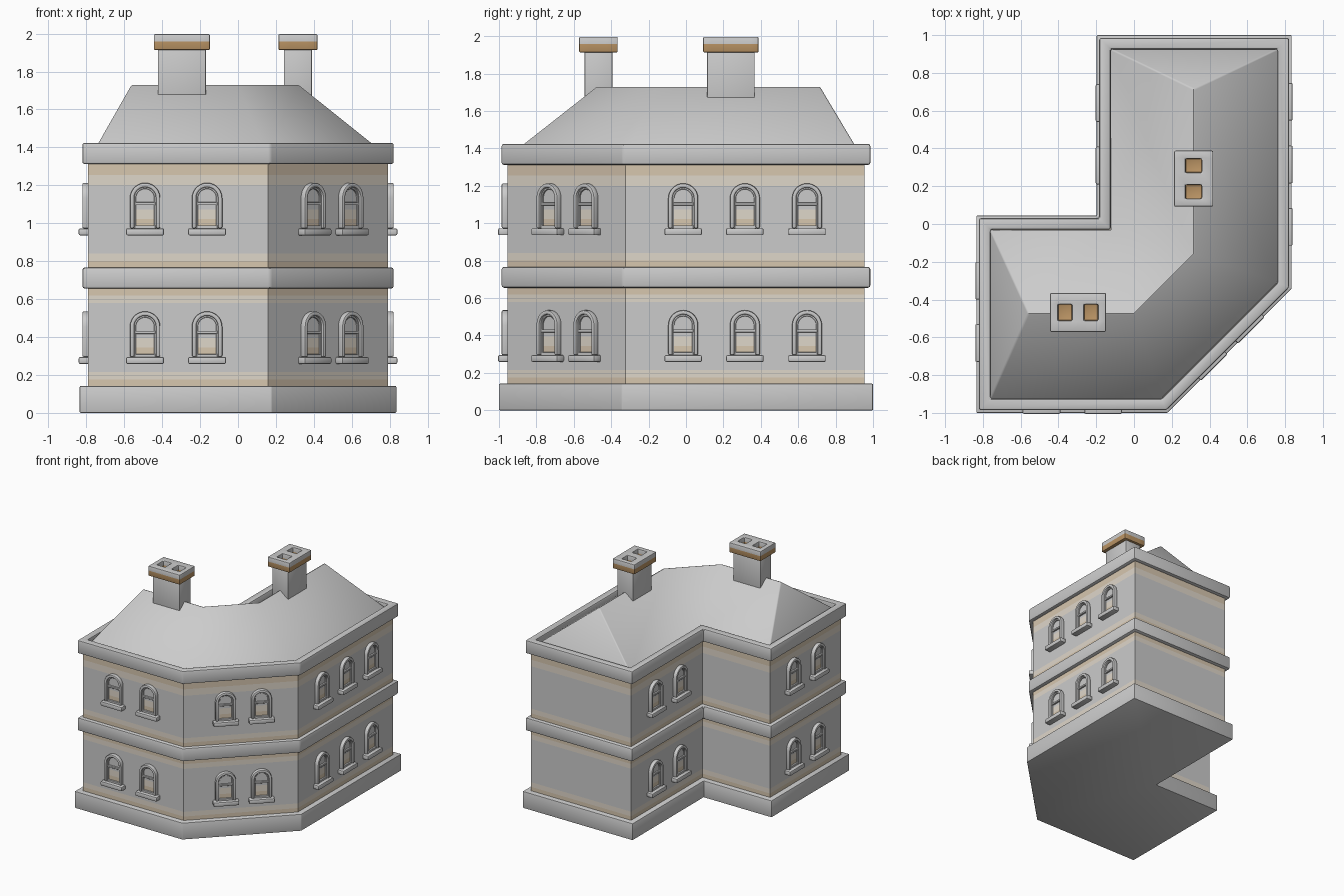
import bpy, bmesh, math
from mathutils import Vector, Matrix

if "Cube" in bpy.data.objects:
    bpy.data.objects.remove(bpy.data.objects["Cube"])

# Wall footprint, counter-clockwise
PLAN = [(-.79, -.955), (.158, -.955), (.79, -.323), (.79, .955),
        (-.153, .955), (-.153, 0), (-.79, 0)]


def material(name, rgb):
    m = bpy.data.materials.new(name)
    m.diffuse_color = (*rgb, 1)
    m.use_nodes = True
    m.node_tree.nodes["Principled BSDF"].inputs["Base Color"].default_value = m.diffuse_color
    return m


GREY = material("grey", (.8, .8, .8))
LIGHT_TAN = material("light_tan", (.74, .68, .59))
TAN = material("tan", (.68, .57, .43))
BROWN = material("brown", (.50, .30, .13))


def offset(d):
    """Footprint moved outward by d with mitred corners."""
    pts = [Vector(p) for p in PLAN]
    out = []
    for i, p in enumerate(pts):
        a = (p - pts[i - 1]).normalized()
        b = (pts[(i + 1) % len(pts)] - p).normalized()
        n1, n2 = Vector((a.y, -a.x)), Vector((b.y, -b.x))
        out.append(p + (n1 + n2) * d / (1 + n1.dot(n2)))
    return out


def finish(name, bm, bevel=0, mats=(), segments=2):
    bmesh.ops.recalc_face_normals(bm, faces=bm.faces)
    me = bpy.data.meshes.new(name)
    bm.to_mesh(me)
    bm.free()
    ob = bpy.data.objects.new(name, me)
    bpy.context.collection.objects.link(ob)
    for m in mats:
        me.materials.append(m)
    bpy.ops.object.select_all(action='DESELECT')
    ob.select_set(True)
    bpy.context.view_layer.objects.active = ob
    if bevel:
        mod = ob.modifiers.new("bevel", 'BEVEL')
        mod.width, mod.segments = bevel, segments
        mod.limit_method, mod.angle_limit = 'ANGLE', math.radians(32)
        bpy.ops.object.modifier_apply(modifier=mod.name)
    bpy.ops.object.shade_smooth_by_angle(angle=math.radians(31))
    return ob


def loft(rings, ring_closed=False):
    """Skin through (offset, z) copies of the footprint."""
    bm = bmesh.new()
    vs = [[bm.verts.new((p.x, p.y, z)) for p in offset(d)] for d, z in rings]
    n = len(PLAN)
    for k in range(len(vs) if ring_closed else len(vs) - 1):
        a, b = vs[k], vs[(k + 1) % len(vs)]
        for i in range(n):
            j = (i + 1) % n
            bm.faces.new((a[i], a[j], b[j], b[i]))
    if not ring_closed:
        bm.faces.new(vs[0][::-1])
        bm.faces.new(vs[-1])
    return bm


def box(bm, lo, hi):
    lo, hi = Vector(lo), Vector(hi)
    m = Matrix.Translation((lo + hi) / 2) @ Matrix.Diagonal((*(hi - lo), 1))
    return bmesh.ops.create_cube(bm, size=1, matrix=m)


# Plinth, walls, floor band, cornice ring
finish("plinth", loft([(.045, 0), (.045, .142)]), .006)
levels = [.10, .175, .215, .58, .62, .71, .80, .84, 1.20, 1.255, 1.365]
bm = loft([(0, z) for z in levels])
for f in bm.faces:
    z = f.calc_center_median().z
    edge = min(abs(z - e) for e in (.142, .655, .765, 1.31))
    f.material_index = 2 if edge < .04 or .62 < z < .8 else 1 if edge < .1 else 0
finish("walls", bm, 0, (GREY, LIGHT_TAN, TAN))
finish("floor_band", loft([(.031, .655), (.031, .767)]), .014)
finish("cornice", loft([(.031, 1.312), (.031, 1.424), (-.03, 1.424), (-.03, 1.312)], True), .012)

# Hipped roof with bent ridge
bm = bmesh.new()
ridge = [(-.56, -.473), (0, -.473), (.316, -.157), (.316, .715)]
v = [bm.verts.new((p.x, p.y, 1.375)) for p in offset(-.027)]
v += [bm.verts.new((x, y, 1.732)) for x, y in ridge]
for idx in [(0, 1, 8, 7), (1, 2, 9, 8), (2, 3, 10, 9), (3, 4, 10), (4, 5, 9, 10),
            (5, 8, 9), (5, 6, 7, 8), (6, 0, 7), (6, 5, 4, 3, 2, 1, 0)]:
    bm.faces.new([v[i] for i in idx])
finish("roof", bm, .008)


# Window parts, modelled facing -y with the sill top at z = 0
def arch(h, bottom=0, spring=.16, n=14):
    arc = [(h * math.cos(a), spring + h * math.sin(a))
           for a in (math.pi * (1 - i / n) for i in range(n + 1))]
    return [(-h, bottom)] + arc + [(h, bottom)]


def arch_strip(outer, inner, y0, y1):
    bm = bmesh.new()
    rows = [[bm.verts.new(c) for c in ((o[0], y0, o[1]), (o[0], y1, o[1]),
                                       (i[0], y1, i[1]), (i[0], y0, i[1]))]
            for o, i in zip(arch(outer), arch(inner))]
    for a, b in zip(rows, rows[1:]):
        for k in range(4):
            bm.faces.new((a[k], a[k - 1], b[k - 1], b[k]))
    bm.faces.new(rows[0])
    bm.faces.new(rows[-1])
    return bm


parts = [finish("window_frame", arch_strip(.08, .057, .01, -.031), .008)]
bm = arch_strip(.06, .048, .005, -.016)
box(bm, (-.055, -.02, .122), (.055, .005, .138))
box(bm, (-.055, -.02, -.005), (.055, .005, .016))
parts.append(finish("window_sash", bm, .002, segments=1))
bm = bmesh.new()
bm.faces.new([bm.verts.new((x, -.006, z)) for x, z in arch(.06)])
for z in (.05, .10):
    bmesh.ops.bisect_plane(bm, geom=bm.verts[:] + bm.edges[:] + bm.faces[:],
                           plane_co=(0, 0, z), plane_no=(0, 0, 1))
for f in bm.faces:
    z = f.calc_center_median().z
    f.material_index = 2 if z < .05 else 1 if z < .1 else 0
parts.append(finish("window_pane", bm, 0, (GREY, LIGHT_TAN, TAN)))
bm = bmesh.new()
box(bm, (-.1, -.05, -.037), (.1, .01, 0))
parts.append(finish("window_sill", bm, .008))

# Windows on both floors: (x, y, facing angle)
spots = [(x, -.955, 0) for x in (-.49, -.163)]
spots += [(x, x - 1.113, 45) for x in (.389, .586)]
spots += [(.79, y, 90) for y in (-.015, .315, .647)]
spots += [(-.79, y, -90) for y in (-.63, -.3)]
spots += [(-.153, y, -90) for y in (.31, .64)]
for z in (.295, .973):
    for x, y, ang in spots:
        for p in parts:
            ob = bpy.data.objects.new(p.name, p.data)
            ob.matrix_world = Matrix.Translation((x, y, z)) @ Matrix.Rotation(math.radians(ang), 4, 'Z')
            bpy.context.collection.objects.link(ob)
for p in parts:
    bpy.data.objects.remove(p)


# Chimneys: shaft and a cap with two flue openings
def chimney(x, y, ang):
    place = Matrix.Translation((x, y, 0)) @ Matrix.Rotation(math.radians(ang), 4, 'Z')
    bm = bmesh.new()
    box(bm, (-.127, -.074, 1.6), (.127, .074, 1.93))
    finish("chimney_shaft", bm, .004).matrix_world = place

    bm = bmesh.new()
    xs, ys = (-.148, -.106, -.032, .032, .106, .148), (-.103, -.043, .043, .103)
    bottom, floor, top = 1.913, 1.945, 1.997
    for i in range(5):
        for j in range(3):
            hole = i in (1, 3) and j == 1
            quad = [(xs[i], ys[j]), (xs[i + 1], ys[j]), (xs[i + 1], ys[j + 1]), (xs[i], ys[j + 1])]
            for z in (bottom, floor if hole else top):
                bm.faces.new([bm.verts.new((*q, z)) for q in quad])
            for k in range(4):
                a, b = quad[k - 1], quad[k]
                rim = (a[0] == b[0] and abs(a[0]) == .148) or (a[1] == b[1] and abs(a[1]) == .103)
                if hole or rim:
                    bm.faces.new([bm.verts.new(c) for c in (
                        (*a, floor if hole else bottom), (*b, floor if hole else bottom),
                        (*b, top), (*a, top))])
    bmesh.ops.remove_doubles(bm, verts=bm.verts, dist=1e-5)
    bmesh.ops.bisect_plane(bm, geom=bm.verts[:] + bm.edges[:] + bm.faces[:],
                           plane_co=(0, 0, 1.958), plane_no=(0, 0, 1))
    for f in bm.faces:
        f.material_index = int(f.calc_center_median().z < 1.958)
    finish("chimney_cap", bm, .007, (GREY, BROWN)).matrix_world = place


chimney(-.296, -.468, 0)
chimney(.316, .24, 90)
